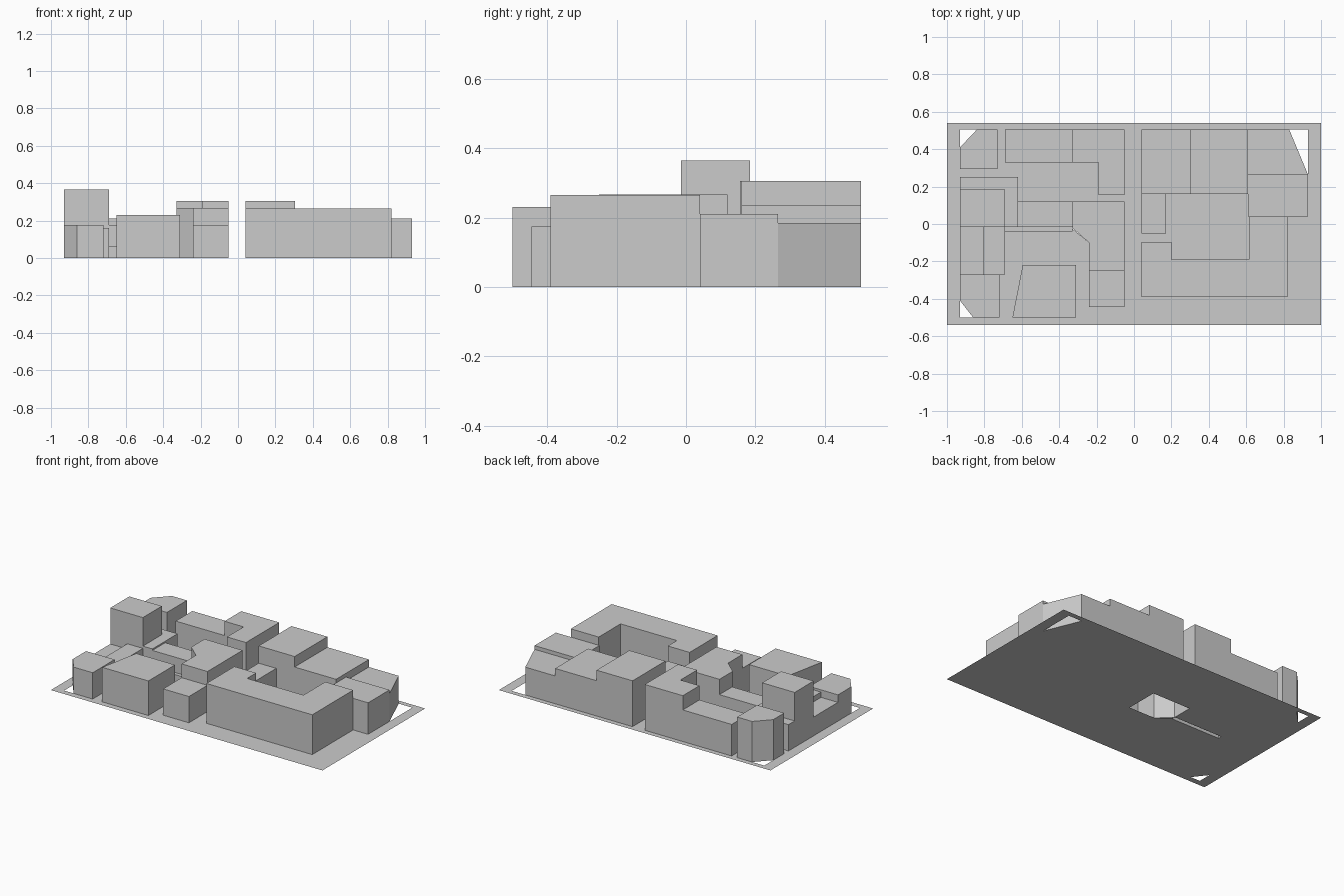
import bpy, bmesh

if "Cube" in bpy.data.objects:
    bpy.data.objects.remove(bpy.data.objects["Cube"])


def finish(name, bm):
    mesh = bpy.data.meshes.new(name)
    bm.to_mesh(mesh)
    bm.free()
    obj = bpy.data.objects.new(name, mesh)
    bpy.context.collection.objects.link(obj)
    return obj


def rect(x0, x1, y0, y1):
    return [(x0, y0), (x1, y0), (x1, y1), (x0, y1)]


def building(name, outline, height):
    """Flat-roofed block, open underneath. Outline runs counter-clockwise."""
    bm = bmesh.new()
    low = [bm.verts.new((x, y, 0)) for x, y in outline]
    top = [bm.verts.new((x, y, height)) for x, y in outline]
    n = len(outline)
    for i in range(n):
        j = (i + 1) % n
        bm.faces.new((low[i], low[j], top[j], top[i]))
    bm.faces.new(top)
    return finish(name, bm)


def ground(name, loops):
    """Flat sheet: the first loop is the outer edge, the others are openings."""
    bm = bmesh.new()
    for loop in loops:
        vs = [bm.verts.new((x, y, 0)) for x, y in loop]
        for i, v in enumerate(vs):
            bm.edges.new((v, vs[(i + 1) % len(vs)]))
    bmesh.ops.triangle_fill(bm, use_beauty=True, use_dissolve=False,
                            edges=bm.edges[:], normal=(0, 0, 1))
    for f in bm.faces:
        f.normal_update()
        if f.normal.z < 0:
            f.normal_flip()
    return finish(name, bm)


# Street level with three clipped corners and one opening under the buildings
ground("ground", [
    rect(-1, 1, -.54, .54),
    [(-.93, .41), (-.84, .505), (-.93, .505)],
    [(.83, .505), (.93, .265), (.93, .505)],
    [(-.93, -.5), (-.86, -.5), (-.93, -.41)],
    [(-.05, .12), (-.33, .12), (-.33, -.015), (-.69, -.015), (-.69, -.04),
     (-.33, -.04), (-.33, -.025), (-.24, -.1), (-.05, -.1)],
])

# Right block
building("u_shaped_building",
         [(.04, -.39), (.82, -.39), (.82, .04), (.615, .04), (.615, -.19),
          (.2, -.19), (.2, -.095), (.04, -.095)], .265)
building("east_building", rect(.61, .93, .04, .265), .21)
building("northeast_corner_building",
         [(.61, .265), (.93, .265), (.83, .505), (.61, .505)], .185)
building("north_middle_building", rect(.305, .61, .16, .505), .235)
building("north_tall_building", rect(.04, .305, .16, .505), .305)
building("courtyard_wing", rect(.04, .17, -.05, .16), .19)

# Left block, north side
building("l_shaped_building",
         [(-.19, .155), (-.05, .155), (-.05, .505), (-.33, .505),
          (-.33, .33), (-.19, .33)], .305)
building("north_row_building", rect(-.69, -.33, .33, .505), .21)
building("northwest_corner_building",
         [(-.93, .295), (-.73, .295), (-.73, .505), (-.84, .505),
          (-.93, .41)], .27)

# Left block, middle
building("tower", rect(-.93, -.69, -.015, .185), .365)
building("tower_annex",
         [(-.69, -.015), (-.62, -.015), (-.62, .25), (-.93, .25),
          (-.93, .185), (-.69, .185)], .175)
building("inner_building", rect(-.62, -.33, -.015, .12), .165)
building("low_ledge", rect(-.69, -.33, -.04, -.015), .063)
building("chamfered_building",
         [(-.24, -.25), (-.05, -.25), (-.05, .12), (-.33, .12),
          (-.33, -.02), (-.24, -.1)], .267)

# Left block, south side
building("west_low_building", rect(-.93, -.805, -.27, -.015), .125)
building("west_inner_building", rect(-.805, -.69, -.27, -.015), .16)
building("southwest_corner_building",
         [(-.86, -.5), (-.72, -.5), (-.72, -.27), (-.93, -.27),
          (-.93, -.41)], .175)
building("slanted_building",
         [(-.65, -.5), (-.31, -.5), (-.31, -.22), (-.595, -.22)], .23)
building("south_small_building", rect(-.24, -.05, -.445, -.25), .175)
